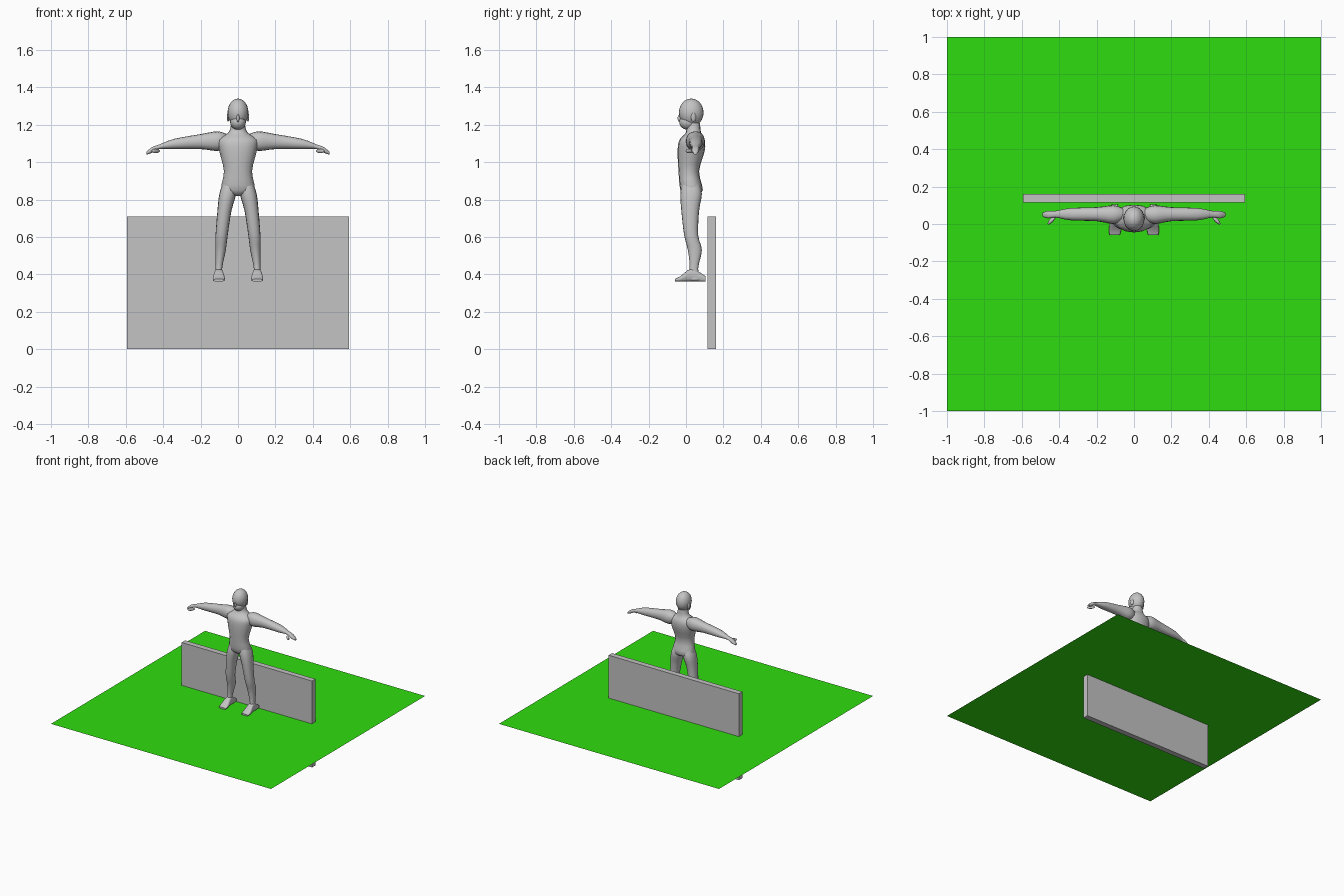
import bpy
import bmesh
import math
from mathutils import Matrix, Vector

default_cube = bpy.data.objects.get("Cube")
if default_cube:
    bpy.data.objects.remove(default_cube, do_unlink=True)


def make_material(name, red, green, blue):
    material = bpy.data.materials.new(name)
    material.use_nodes = True
    colour = (red, green, blue, 1)
    material.diffuse_color = colour
    material.node_tree.nodes["Principled BSDF"].inputs["Base Color"].default_value = colour
    return material


plain_grey = make_material("plain grey", 0.55, 0.55, 0.55)
grass_green = make_material("grass green", 0.03, 0.72, 0.005)


def add_object(name, bm, material, smooth=False):
    bmesh.ops.recalc_face_normals(bm, faces=bm.faces)
    mesh = bpy.data.meshes.new(name)
    bm.to_mesh(mesh)
    bm.free()
    mesh.materials.append(material)
    obj = bpy.data.objects.new(name, mesh)
    bpy.context.collection.objects.link(obj)
    if smooth:
        bpy.ops.object.select_all(action="DESELECT")
        obj.select_set(True)
        bpy.context.view_layer.objects.active = obj
        bpy.ops.object.shade_smooth_by_angle(angle=math.radians(50))
    return obj


def ellipsoid(name, centre, radii, turn=0):
    """Smooth ball with its own radii, turned about the vertical axis."""
    bm = bmesh.new()
    shape = Matrix.LocRotScale(Vector(centre), Matrix.Rotation(turn, 3, "Z").to_quaternion(), Vector(radii))
    bmesh.ops.create_uvsphere(bm, u_segments=20, v_segments=12, radius=1, matrix=shape)
    return add_object(name, bm, plain_grey, True)


def refine(sections, steps=3):
    """Add smoothly curved sections between the given ones."""
    sections = [Vector(section) for section in sections]
    padded = [sections[0], *sections, sections[-1]]
    result = []
    for before, start, end, after in zip(padded, padded[1:], padded[2:], padded[3:]):
        leave, arrive = (end - before) / 2, (after - start) / 2
        for step in range(steps):
            t = step / steps
            ease = t * t * (3 - 2 * t)
            result.append(start.lerp(end, ease) + leave * t * (1 - t) ** 2 - arrive * t * t * (1 - t))
    return result + [sections[-1]]


def loft(name, axis, sections, side=1, power=0.9, sides=16):
    """Skin rounded sections: position on the axis, then low and high bounds of the other two axes."""
    bm = bmesh.new()
    rings = []
    for position, low_a, high_a, low_b, high_b in refine(sections):
        ring = []
        for index in range(sides):
            angle = math.tau * index / sides
            u, v = (math.copysign(abs(wave) ** power, wave) for wave in (math.cos(angle), math.sin(angle)))
            point = [(low_a + high_a + u * (high_a - low_a)) / 2, (low_b + high_b + v * (high_b - low_b)) / 2]
            point.insert("xyz".index(axis), position)
            point[0] *= side
            ring.append(bm.verts.new(point))
        rings.append(ring)
    for near, far in zip(rings, rings[1:]):
        for index in range(sides):
            following = (index + 1) % sides
            bm.faces.new((near[index], near[following], far[following], far[index]))
    bm.faces.new(rings[0])
    bm.faces.new(rings[-1])
    return add_object(name, bm, plain_grey, True)


# Ground sheet
bm = bmesh.new()
bmesh.ops.create_grid(bm, x_segments=1, y_segments=1, size=1)
add_object("ground_sheet", bm, grass_green).location.z = 0.358

# Wall passing through the ground
bm = bmesh.new()
bmesh.ops.create_cube(bm, size=1)
bmesh.ops.scale(bm, verts=bm.verts, vec=(1.185, 0.045, 0.71))
add_object("wall", bm, plain_grey).location = (0, 0.137, 0.355)

# Torso and neck: height, half width, front, back
torso_profile = [
    (0.82, 0.03, 0, 0.05),
    (0.85, 0.09, -0.03, 0.09),
    (0.95, 0.075, -0.04, 0.07),
    (1.06, 0.1, -0.045, 0.1),
    (1.12, 0.105, -0.035, 0.1),
    (1.16, 0.05, 0, 0.08),
    (1.21, 0.036, 0, 0.075),
]
loft("torso", "z", [(z, -half, half, front, back) for z, half, front, back in torso_profile])

# Head
ellipsoid("skull", (0, 0.028, 1.265), (0.056, 0.066, 0.075))
ellipsoid("jaw", (0, 0.01, 1.215), (0.042, 0.046, 0.042))
ellipsoid("nose", (0, -0.033, 1.235), (0.008, 0.012, 0.02))

# Limb sections, drawn for the left side
arm_sections = [
    (0.06, 0.02, 0.085, 1.08, 1.15),
    (0.11, 0, 0.1, 1.06, 1.165),
    (0.2, 0.015, 0.09, 1.07, 1.15),
    (0.34, 0.02, 0.085, 1.07, 1.125),
    (0.42, 0.035, 0.07, 1.07, 1.095),
    (0.46, 0.03, 0.07, 1.05, 1.08),
    (0.49, 0.04, 0.06, 1.04, 1.055),
]
leg_sections = [
    (0.37, 0.08, 0.125, 0, 0.085),
    (0.43, 0.085, 0.12, 0.02, 0.065),
    (0.53, 0.065, 0.12, 0.01, 0.085),
    (0.61, 0.055, 0.12, -0.01, 0.065),
    (0.74, 0.035, 0.11, -0.025, 0.07),
    (0.83, 0.01, 0.1, -0.03, 0.085),
    (0.89, 0.01, 0.08, -0.02, 0.07),
]
# Foot: depth, inner edge, outer edge, top above a flat sole
sole = 0.362
foot_profile = [
    (-0.06, 0.075, 0.13, 0.375),
    (-0.03, 0.07, 0.135, 0.39),
    (0.03, 0.08, 0.125, 0.43),
    (0.105, 0.085, 0.12, 0.39),
]
foot_sections = [(y, inner, outer, sole, top) for y, inner, outer, top in foot_profile]

for word, side in (("left", 1), ("right", -1)):
    ellipsoid(word + "_ear", (side * 0.053, 0.04, 1.24), (0.006, 0.014, 0.024), side * 0.3)
    loft(word + "_arm", "x", arm_sections, side)
    ellipsoid(word + "_thumb", (side * 0.44, 0.02, 1.06), (0.03, 0.01, 0.012), side * -0.8)
    loft(word + "_leg", "z", leg_sections, side)
    loft(word + "_foot", "y", foot_sections, side, power=0.6)
